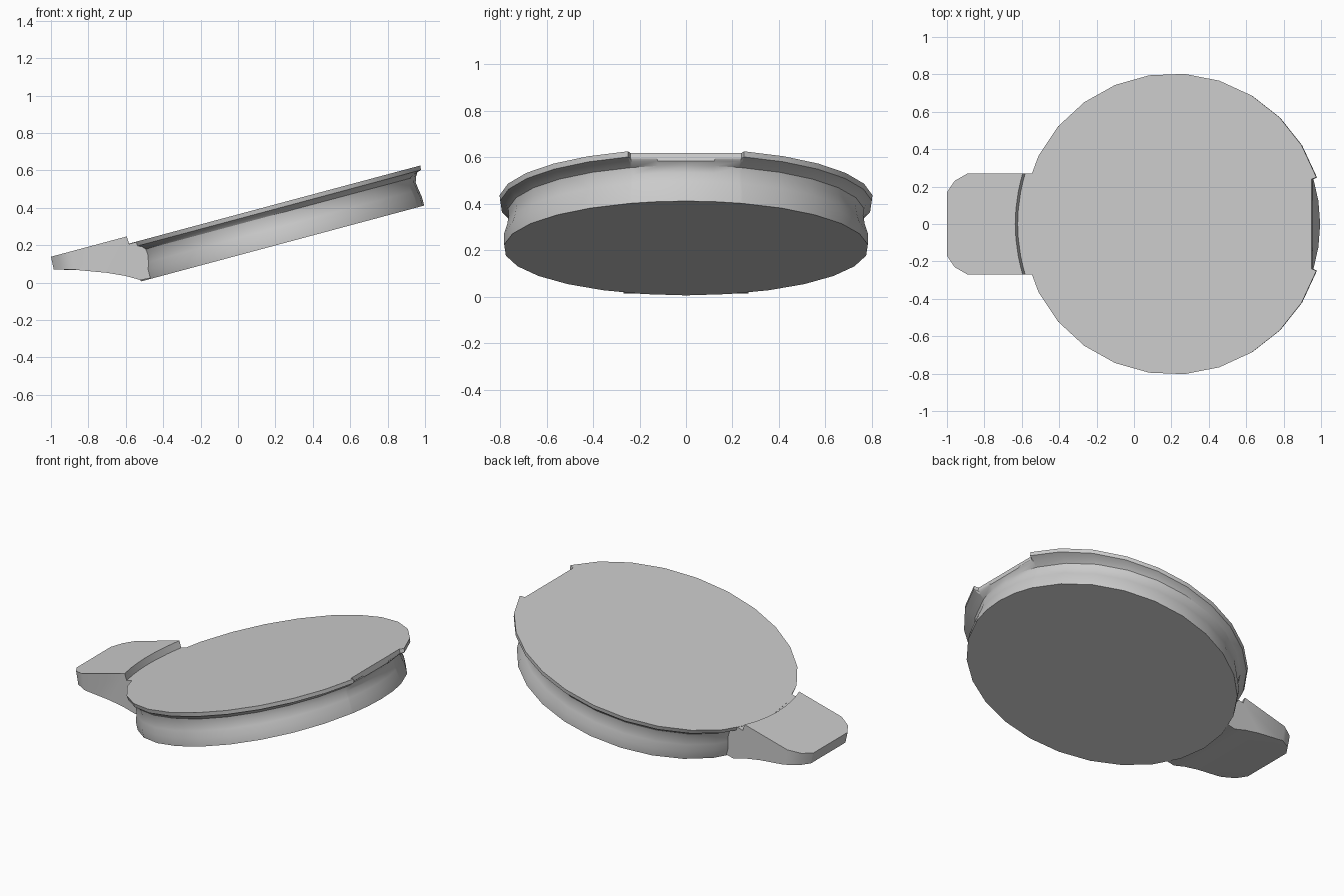
import bpy
import bmesh
from math import radians, sin, cos, tan

if "Cube" in bpy.data.objects:
    bpy.data.objects.remove(bpy.data.objects["Cube"])

TILT = radians(15)
GREY = (0.6, 0.6, 0.6, 1)
mat = bpy.data.materials.new("plain grey")
mat.use_nodes = True
mat.diffuse_color = GREY
mat.node_tree.nodes["Principled BSDF"].inputs["Base Color"].default_value = GREY


def tilted(u, y, n):
    """Point on the inclined plane: u along the slope, n away from it."""
    return (u * cos(TILT) - n * sin(TILT), y, u * sin(TILT) + n * cos(TILT))


def loft(name, rings, bridge_ends):
    """Skin a list of closed point rings and cap both ends."""
    bm = bmesh.new()
    loops = [[bm.verts.new(p) for p in ring] for ring in rings]
    for a, b in zip(loops, loops[1:]):
        for i in range(len(a)):
            j = (i + 1) % len(a)
            bm.faces.new((a[i], a[j], b[j], b[i]))
    if bridge_ends:
        bm.faces.new(loops[0])
        bm.faces.new(loops[-1])
    bmesh.ops.recalc_face_normals(bm, faces=bm.faces)
    mesh = bpy.data.meshes.new(name)
    bm.to_mesh(mesh)
    bm.free()
    mesh.materials.append(mat)
    obj = bpy.data.objects.new(name, mesh)
    bpy.context.collection.objects.link(obj)
    bpy.ops.object.select_all(action='DESELECT')
    obj.select_set(True)
    bpy.context.view_layer.objects.active = obj
    bpy.ops.object.shade_smooth_by_angle(angle=radians(30))
    return obj


# Grooved disc: (centre, radius along slope, radius across, height)
profile = [
    (0.284, 0.784, 0.785, 0.14),
    (0.284, 0.784, 0.785, 0.19),
    (0.286, 0.775, 0.772, 0.23),
    (0.287, 0.769, 0.765, 0.27),
    (0.29, 0.775, 0.768, 0.30),
    (0.30, 0.80, 0.782, 0.317),
    (0.31, 0.832, 0.802, 0.328),
    (0.31, 0.835, 0.805, 0.352),
]
SIDES = 24
NOTCH_U = 1.077
rim = [18.1 + (360 - 36.2) * i / SIDES for i in range(SIDES + 1)]
notch = [-17.3, -9, 0, 9, 17.3]
rings = []
for centre, ru, ry, n in profile:
    ring = [tilted(centre + ru * cos(radians(a)), ry * sin(radians(a)), n) for a in rim]
    # the raised lip is cut straight at the high end
    ring += [tilted(min(NOTCH_U, centre + ru * cos(radians(a))), ry * sin(radians(a)), n)
             for a in notch]
    rings.append(ring)
loft("grooved_disc", rings, True)


# Handle tab: cross-sections from one side to the other
def on_slope(x, n):
    return n / cos(TILT) + x * tan(TILT)


underside = [(-0.46, 0.026), (-0.52, 0.013), (-0.6, 0.035), (-0.7, 0.052), (-0.85, 0.066)]
half = [(0.27, -0.89), (0.23, -0.96), (0.17, -1.0)]
stations = [(-y, t) for y, t in half] + [(-0.08, -1), (0, -1), (0.08, -1)] + half[::-1]
sections = []
for y, tip in stations:
    step = -0.635 + 0.04 * (y / 0.27) ** 2
    outline = [(tip, on_slope(tip, 0.392)), (step, on_slope(step, 0.392)),
               (step + 0.013, on_slope(step + 0.013, 0.35)),
               (-0.42, on_slope(-0.42, 0.35)), (-0.42, 0.1)]
    outline += underside + [(tip + 0.015, 0.07)]
    sections.append([(x, y, z) for x, z in outline])
loft("handle_tab", sections, True)
